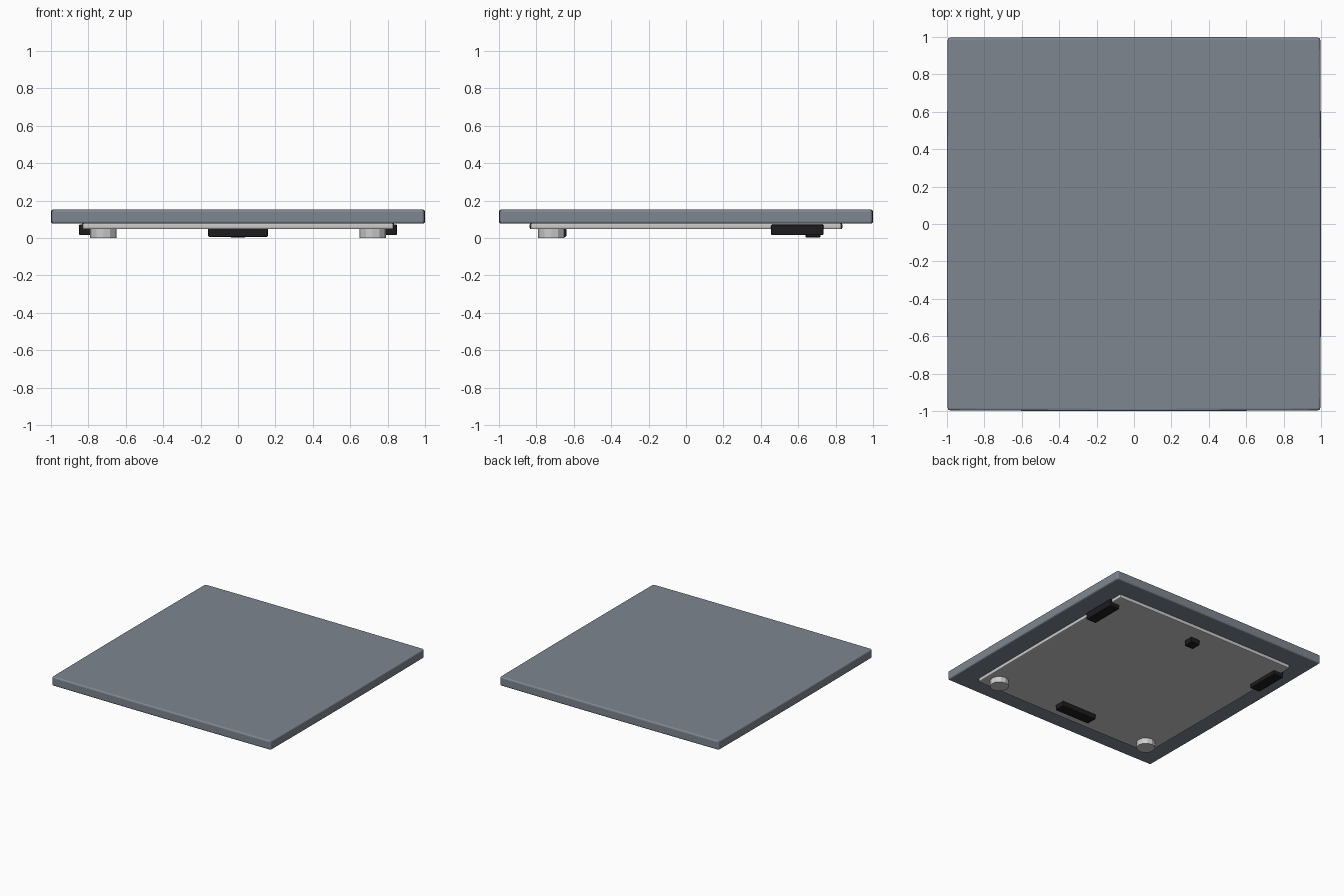
import bpy, bmesh, math

if "Cube" in bpy.data.objects:
    bpy.data.objects.remove(bpy.data.objects["Cube"])


def material(name, color):
    m = bpy.data.materials.new(name)
    m.diffuse_color = (*color, 1)
    m.use_nodes = True
    m.node_tree.nodes["Principled BSDF"].inputs["Base Color"].default_value = m.diffuse_color
    return m


glass = material("slate", (0.21, 0.24, 0.28))
black = material("black_rubber", (0.012, 0.012, 0.014))


def finish(obj, bevel, segments, mat):
    if mat:
        obj.data.materials.append(mat)
    if bevel:
        b = obj.modifiers.new("Bevel", 'BEVEL')
        b.width = bevel
        b.segments = segments
        b.limit_method = 'ANGLE'
        b.angle_limit = math.radians(40)
    return obj


def plate(name, outline, z0, z1, bevel, segments=2, mat=None):
    """Extrude a closed 2D outline from z0 to z1."""
    bm = bmesh.new()
    face = bm.faces.new([bm.verts.new((x, y, z0)) for x, y in outline])
    ext = bmesh.ops.extrude_face_region(bm, geom=[face])
    verts = [g for g in ext["geom"] if isinstance(g, bmesh.types.BMVert)]
    bmesh.ops.translate(bm, verts=verts, vec=(0, 0, z1 - z0))
    bmesh.ops.recalc_face_normals(bm, faces=bm.faces)
    mesh = bpy.data.meshes.new(name)
    bm.to_mesh(mesh)
    bm.free()
    obj = bpy.data.objects.new(name, mesh)
    bpy.context.collection.objects.link(obj)
    return finish(obj, bevel, segments, mat)


def bowed_square(half, bow, steps=8):
    """Square whose sides swell outward very slightly."""
    pts = []
    for q in range(4):
        c, s = round(math.cos(q * math.pi / 2)), round(math.sin(q * math.pi / 2))
        for i in range(steps):
            t = -1 + 2 * i / steps
            x, y = (half - bow) * t, -(half - bow * t * t)
            pts.append((c * x - s * y, s * x + c * y))
    return pts


def rect(cx, cy, w, d):
    return [(cx - w / 2, cy - d / 2), (cx + w / 2, cy - d / 2),
            (cx + w / 2, cy + d / 2), (cx - w / 2, cy + d / 2)]


# Main platform and the thinner tray beneath it
plate("platform", bowed_square(1.0, 0.004), 0.077, 0.152, 0.012, 3, glass)
plate("base_tray", bowed_square(0.836, 0.004), 0.047, 0.079, 0.008)

# Front pad and small rear block
plate("front_pad", rect(0, -0.685, 0.32, 0.09), 0.006, 0.052, 0.006, 2, black)
plate("rear_block", rect(0, 0.68, 0.08, 0.08), 0.004, 0.052, 0.003, 1, black)

# Mirrored side pads and round front feet
for side, label in ((-1, "left"), (1, "right")):
    plate(f"side_pad_{label}", rect(side * 0.805, 0.595, 0.09, 0.28),
          0.015, 0.072, 0.006, 2, black)
    foot = [(side * 0.72 + 0.071 * math.cos(i * math.tau / 12),
             -0.72 + 0.071 * math.sin(i * math.tau / 12)) for i in range(12)]
    plate(f"foot_{label}", foot, 0.0, 0.05, 0)
